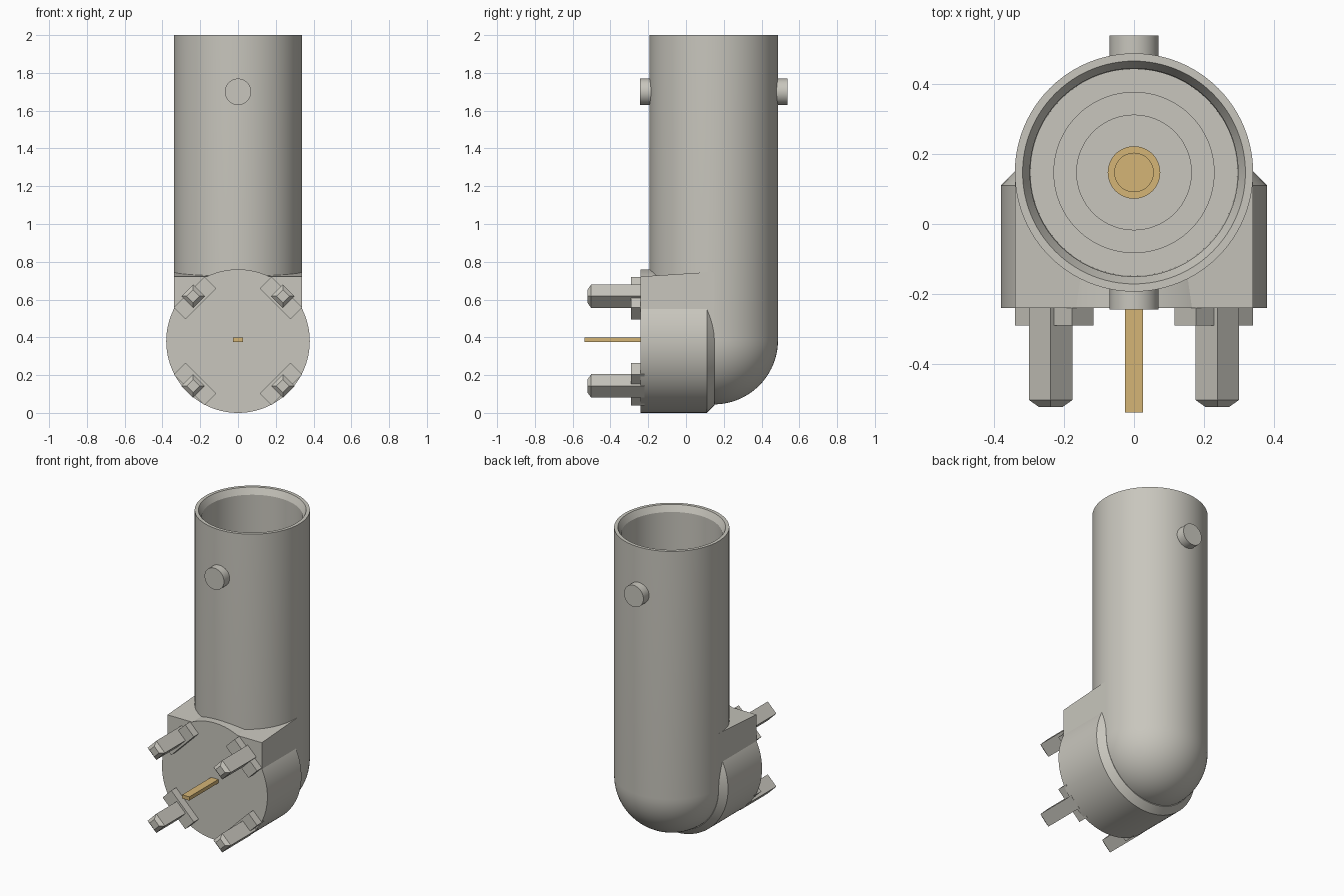
import bpy, bmesh, math
from mathutils import Matrix, Vector

if "Cube" in bpy.data.objects:
    bpy.data.objects.remove(bpy.data.objects["Cube"], do_unlink=True)


def material(name, rgb):
    m = bpy.data.materials.new(name)
    m.use_nodes = True
    m.diffuse_color = (*rgb, 1)
    bsdf = m.node_tree.nodes["Principled BSDF"]
    bsdf.inputs["Base Color"].default_value = (*rgb, 1)
    bsdf.inputs["Roughness"].default_value = 0.5
    return m


METAL = material("warm grey metal", (0.58, 0.565, 0.51))
GOLD = material("contact gold", (0.66, 0.46, 0.18))

TUBE_Y = 0.147     # axis of the upright barrel
AXIS_Z = 0.38      # axis of the base disc
TO_FRONT = Matrix.Rotation(math.pi / 2, 4, 'X')   # turns +z towards -y


def finish(name, bm, mat, smooth=True):
    bmesh.ops.recalc_face_normals(bm, faces=bm.faces)
    mesh = bpy.data.meshes.new(name)
    bm.to_mesh(mesh)
    bm.free()
    mesh.materials.append(mat)
    ob = bpy.data.objects.new(name, mesh)
    bpy.context.collection.objects.link(ob)
    if smooth:
        bpy.ops.object.select_all(action='DESELECT')
        ob.select_set(True)
        bpy.context.view_layer.objects.active = ob
        bpy.ops.object.shade_smooth_by_angle(angle=math.radians(25))
    return ob


def lathe(name, profile, matrix, mat, steps=96):
    """Spin (radius, height) points about the local z axis."""
    bm = bmesh.new()
    verts = [bm.verts.new((r, 0, h)) for r, h in profile]
    edges = [bm.edges.new(pair) for pair in zip(verts, verts[1:])]
    bmesh.ops.spin(bm, geom=verts + edges, cent=(0, 0, 0), axis=(0, 0, 1),
                   angle=math.tau, steps=steps, use_duplicate=False)
    bmesh.ops.remove_doubles(bm, verts=bm.verts, dist=1e-5)
    bm.transform(matrix)
    return finish(name, bm, mat)


def prism(name, sides, z0, z1, matrix, mat, chamfer=0.0):
    """Box of the given half sizes, with an optional chamfer round its far end."""
    bm = bmesh.new()
    hx, hy = sides
    rings = [(hx, hy, z0), (hx, hy, z1 - chamfer)]
    if chamfer:
        rings.append((hx - chamfer, hy - chamfer, z1))
    loops = [[bm.verts.new((sx * x, sy * y, z))
              for sx, sy in ((-1, -1), (1, -1), (1, 1), (-1, 1))] for x, y, z in rings]
    bm.faces.new(loops[0])
    bm.faces.new(loops[-1])
    for a, b in zip(loops, loops[1:]):
        for i in range(4):
            j = (i + 1) % 4
            bm.faces.new((a[i], a[j], b[j], b[i]))
    bm.transform(matrix)
    return finish(name, bm, mat, smooth=False)


# Upright barrel: round elbow end, wall, bevelled mouth, bore and stepped insulator
R = 0.34
upright = Matrix.Translation((0, TUBE_Y, 0))
elbow = [(R * math.sin(a), 0.385 - R * math.cos(a))
         for a in (math.pi / 2 * i / 20 for i in range(21))]
elbow[0] = (0, 0.385 - R)
lathe("barrel", elbow + [(R, 2.0), (0.318, 2.0), (0.297, 1.96), (0.295, 1.40), (0.23, 1.40),
                         (0.23, 1.44), (0.165, 1.44), (0.165, 1.63), (0, 1.63)],
      upright, METAL)

# Centre contact socket inside the bore
lathe("socket_contact", [(0, 1.60), (0.075, 1.60), (0.075, 1.65), (0.055, 1.65),
                         (0.055, 1.635), (0, 1.635)], upright, GOLD, 48)

# Base disc with chamfered back
lathe("base_disc", [(0, 0.24), (0.38, 0.24), (0.38, -0.11), (0.34, -0.15), (0, -0.15)],
      Matrix.Translation((0, 0, AXIS_Z)) @ TO_FRONT, METAL)

# Shoulder block with a slightly sloping top
bm = bmesh.new()
side = [(-0.24, 0.36), (TUBE_Y, 0.36), (TUBE_Y, 0.747), (-0.24, 0.722)]
face = bm.faces.new([bm.verts.new((-R, y, z)) for y, z in side])
ext = bmesh.ops.extrude_face_region(bm, geom=[face])
bmesh.ops.translate(bm, vec=(2 * R, 0, 0),
                    verts=[g for g in ext["geom"] if isinstance(g, bmesh.types.BMVert)])
# keep the block's front inside the disc's front plane
finish("shoulder_block", bm, METAL, smooth=False)

# Bayonet studs on the front and back of the barrel
for name, turn in (("front_stud", 0), ("back_stud", math.pi)):
    place = (Matrix.Translation((0, TUBE_Y, 1.70)) @ Matrix.Rotation(turn, 4, 'Z') @ TO_FRONT)
    lathe(name, [(0, 0.32), (0.07, 0.32), (0.07, 0.391), (0, 0.391)], place, METAL, 48)

# Four mounting pegs on tangential feet, set diagonally round the disc
corners = {"upper_left": 45, "upper_right": 135, "lower_right": 225, "lower_left": 315}
for name, deg in corners.items():
    place = (Matrix.Translation((0, 0, AXIS_Z)) @ TO_FRONT
             @ Matrix.Rotation(math.radians(deg), 4, 'Z'))
    prism(name + "_foot", (0.044, 0.115), 0.22, 0.29,
          place @ Matrix.Translation((0.322, 0, 0)), METAL)
    prism(name + "_peg", (0.044, 0.044), 0.22, 0.522,
          place @ Matrix.Translation((0.336, 0, 0)), METAL, chamfer=0.02)

# Flat centre pin
prism("centre_pin", (0.026, 0.012), 0.2, 0.538,
      Matrix.Translation((0, 0, 0.387)) @ TO_FRONT, GOLD)
